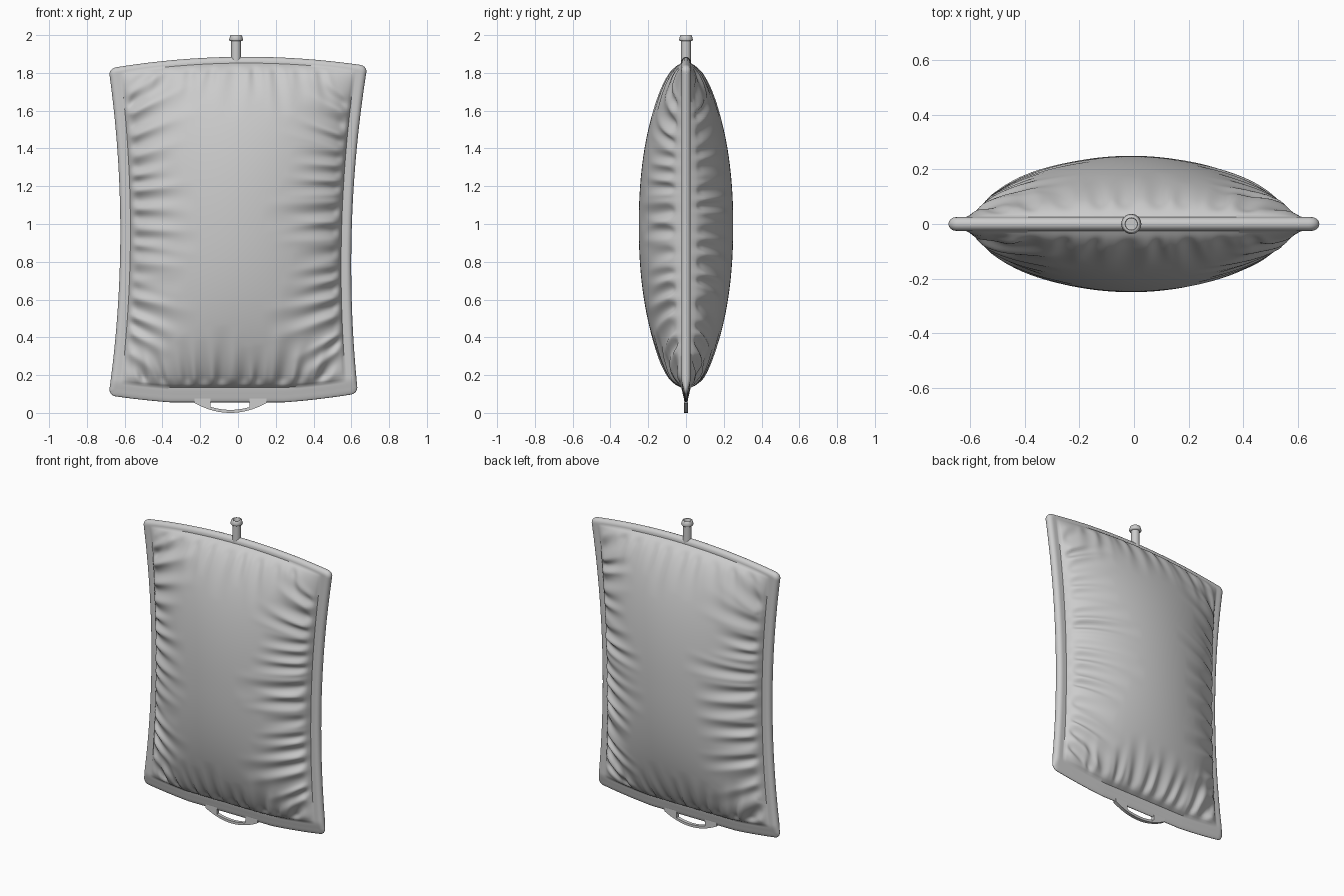
import bpy, bmesh, math, random

if "Cube" in bpy.data.objects:
    bpy.data.objects.remove(bpy.data.objects["Cube"])

W, H = 0.63, 0.88            # nominal half width and half height of the bag
R = 0.035                    # corner rounding
SIDE, TOP, BOTTOM = 0.055, 0.035, 0.075   # welded seam widths
random.seed(7)


def smooth(a):
    a = max(0.0, min(1.0, a))
    return a * a * (3 - 2 * a)


def finish(name, bm):
    bmesh.ops.recalc_face_normals(bm, faces=bm.faces)
    me = bpy.data.meshes.new(name)
    bm.to_mesh(me)
    bm.free()
    ob = bpy.data.objects.new(name, me)
    bpy.context.collection.objects.link(ob)
    bpy.context.view_layer.objects.active = ob
    ob.select_set(True)
    bpy.ops.object.shade_smooth_by_angle(angle=math.radians(50))
    ob.select_set(False)
    return ob


# Grid lines, denser along the rim
def lines(half):
    rim = [0, .001, .004, .009, .016, .024, .032, .04, .047]
    n = round((half - .055) * 2 / .01)
    mid = [-half + .055 + i * (2 * half - .11) / n for i in range(n + 1)]
    return [-half + d for d in rim] + mid + [half - d for d in reversed(rim)]


# Bent outline of the bag: pinched sides, arched top and bottom
def warp(s, t):
    ks, kt = abs(s) - (W - R), abs(t) - (H - R)
    if ks > 0 and kt > 0:
        f = max(ks, kt) / math.hypot(ks, kt)
        s = math.copysign(W - R + ks * f, s)
        t = math.copysign(H - R + kt * f, t)
    p, q = s / W, t / H
    left = -(0.623 + 0.062 * q * q)
    right = 0.602 + 0.058 * q * q + 0.025 * q
    x = left + (right - left) * (p + 1) / 2
    top = 1.885 - 0.055 * p * p + 0.007 * p
    bot = max(0.056, 0.045 + 0.053 * p * p + 0.005 * p)
    return x, bot + (top - bot) * (q + 1) / 2


# Creases start at the seams and curl around the corners
def make_folds():
    folds = []

    def add(s, t, ang, length, width, depth):
        folds.append((s, t, math.cos(ang), math.sin(ang), length, width, depth))

    for side in (-1, 1):
        t = -0.68
        while t < 0.7:
            tilt = 0.95 * (t / H) * abs(t / H) + random.uniform(-.12, .06)
            ang = tilt if side < 0 else math.pi - tilt
            add(side * (W - SIDE), t, ang, random.uniform(.26, .46),
                random.uniform(.018, .03), random.uniform(.012, .026))
            t += random.uniform(.075, .13)
    for end, edge, k in ((-1, H - BOTTOM, 1.0), (1, H - TOP, 0.5)):
        s = -0.45
        while s < 0.47:
            tilt = 0.6 * s / W + random.uniform(-.1, .1)
            add(s, end * edge, -end * (math.pi / 2 - tilt),
                random.uniform(.18, .32), random.uniform(.016, .028),
                k * random.uniform(.014, .024))
            s += random.uniform(.075, .12)
    return folds


def crease(folds, s, t):
    total = 0.0
    for s0, t0, c, n, length, width, depth in folds:
        ds, dt = s - s0, t - t0
        l = ds * c + dt * n
        if not 0 < l < length:
            continue
        w = (dt * c - ds * n) / (width * (1 + .6 * l / length))
        if abs(w) < 3:
            total += depth * (1 - l / length) ** 1.2 * (
                math.exp(-w * w) - .45 * math.exp(-(abs(w) - 1.7) ** 2 * 2))
    return total


# Half thickness of the bag: rounded rim, then the inflated pillow
def thickness(s, t, folds):
    dx, db, dt = W - abs(s), t + H, H - t
    d = min(dx, db, dt)
    rim = 0.025 * math.sqrt(max(0, 1 - (1 - min(d / .026, 1)) ** 2))
    rim *= 0.4 + 0.6 * smooth(db / .09)
    y = rim
    a = abs(s) / (W - SIDE)
    mid, half = (BOTTOM - TOP) / 2, H - (BOTTOM + TOP) / 2
    b = abs(t - mid) / half
    if a < 1 and b < 1:
        puff = 0.225 * ((1 - a * a) * (1 - b ** 2.15)) ** 0.64
        inner = min((1 - a) * (W - SIDE), (1 - b) * half)
        y += max(0.0, puff - crease(folds, s, t) * smooth(inner / .05))
    return y


# Inflated bag body, front and back welded at the rim
bm = bmesh.new()
S, T = lines(W), lines(H)
for sign in (-1, 1):
    folds = make_folds()
    grid = []
    for t in T:
        row = []
        for s in S:
            x, z = warp(s, t)
            row.append(bm.verts.new((x, sign * thickness(s, t, folds), z)))
        grid.append(row)
    for j in range(len(T) - 1):
        for i in range(len(S) - 1):
            bm.faces.new((grid[j][i], grid[j][i + 1],
                          grid[j + 1][i + 1], grid[j + 1][i]))
rim_verts = [v for v in bm.verts if v.is_boundary]
bmesh.ops.remove_doubles(bm, verts=rim_verts, dist=1e-5)
finish("bag_body", bm)

# Hanging tab with a slot below the bottom seam
bm = bmesh.new()
HOLE = (-0.145, 0.06)
xs = [-0.23 + .38 * i / 40 for i in range(41)]
xs = sorted([x for x in xs if min(abs(x - h) for h in HOLE) > .004]
            + [HOLE[0] - .001, HOLE[0], HOLE[1], HOLE[1] + .001])
cols = []
for x in xs:
    low = 0.052 * ((x + .04) / .19) ** 2
    high = low + .016 if HOLE[0] <= x <= HOLE[1] else .075
    cols.append([[bm.verts.new((x, y, z)) for y in (-.011, .011)]
                 for z in (low, high)])
for (a, b), (c, d) in zip(cols, cols[1:]):
    for k in (0, 1):
        bm.faces.new((a[k], c[k], d[k], b[k]))
    bm.faces.new((a[0], a[1], c[1], c[0]))
    bm.faces.new((b[0], d[0], d[1], b[1]))
for a, b in (cols[0], cols[-1]):
    bm.faces.new((a[0], a[1], b[1], b[0]))
finish("hanging_tab", bm)

# Hollow filler nozzle with a barbed lip
profile = [(.0, 1.84), (.026, 1.84), (.026, 1.968), (.034, 1.97), (.037, 1.976),
           (.031, 1.998), (.029, 2.0), (.023, 2.0), (.021, 1.997),
           (.021, 1.90), (.0, 1.90)]
bm = bmesh.new()
verts = [bm.verts.new((r, 0, z)) for r, z in profile]
edges = [bm.edges.new(p) for p in zip(verts, verts[1:])]
bmesh.ops.spin(bm, geom=verts + edges, cent=(0, 0, 0), axis=(0, 0, 1),
               angle=2 * math.pi, steps=32, use_merge=True)
bmesh.ops.remove_doubles(bm, verts=bm.verts, dist=1e-5)
nozzle = finish("filler_nozzle", bm)
nozzle.location.x = -0.01
